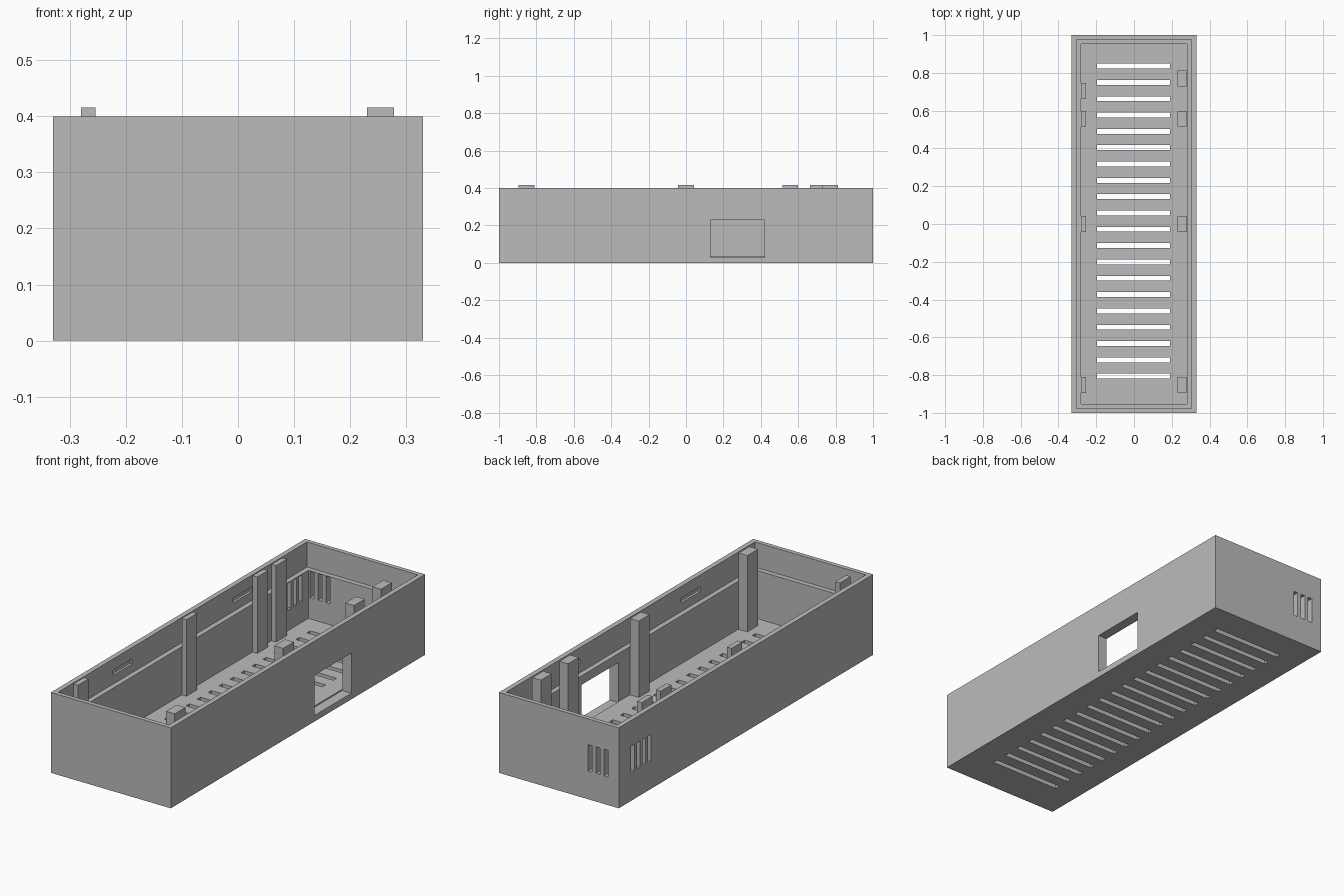
import bpy
import bmesh
from mathutils import Matrix, Vector

if "Cube" in bpy.data.objects:
    bpy.data.objects.remove(bpy.data.objects["Cube"], do_unlink=True)

grey = bpy.data.materials.new("plain grey")
grey.use_nodes = True
colour = (0.5, 0.5, 0.5, 1)
grey.diffuse_color = colour
grey.node_tree.nodes["Principled BSDF"].inputs["Base Color"].default_value = colour


def boxes(name, spans):
    """One object holding a box for every (x0, x1, y0, y1, z0, z1)."""
    bm = bmesh.new()
    for x0, x1, y0, y1, z0, z1 in spans:
        centre = Vector((x0 + x1, y0 + y1, z0 + z1)) / 2
        size = Matrix.Diagonal((x1 - x0, y1 - y0, z1 - z0, 1))
        bmesh.ops.create_cube(bm, size=1, matrix=Matrix.Translation(centre) @ size)
    mesh = bpy.data.meshes.new(name)
    bm.to_mesh(mesh)
    bm.free()
    mesh.materials.append(grey)
    obj = bpy.data.objects.new(name, mesh)
    bpy.context.collection.objects.link(obj)
    return obj


def cut(target, name, spans):
    """Subtract a set of boxes from the target and discard the cutter."""
    cutter = boxes(name, spans)
    cutter.hide_render = True
    mod = target.modifiers.new(name, "BOOLEAN")
    mod.operation = "DIFFERENCE"
    mod.solver = "EXACT"
    mod.object = cutter
    bpy.context.view_layer.objects.active = target
    bpy.ops.object.modifier_apply(modifier=name)
    bpy.data.objects.remove(cutter, do_unlink=True)


W, L, H = 0.33, 1.0, 0.4
FLOOR, LEDGE = 0.036, 0.275
IN_X, IN_Y = 0.28, 0.953      # lower cavity
LIP_X, LIP_Y = 0.305, 0.978   # wider upper cavity

# Open tray with a stepped ledge for a lid
tray = boxes("tray", [(-W, W, -L, L, 0, H)])
cut(tray, "cavity", [(-IN_X, IN_X, -IN_Y, IN_Y, FLOOR, H + 0.1)])
cut(tray, "lid_recess", [(-LIP_X, LIP_X, -LIP_Y, LIP_Y, LEDGE, H + 0.1)])

# Row of slots through the floor
slots = []
for i in range(20):
    y = 0.836 - i * 0.0864
    slots.append((-0.197, 0.19, y - 0.013, y + 0.013, -0.1, 0.1))
cut(tray, "floor_slots", slots)

# Window through the left wall
cut(tray, "window", [(IN_X - 0.001, W + 0.1, 0.13, 0.42, 0.03, 0.23)])

# Upright vents in the back wall and the back of the right wall
vents = []
for i in range(3):
    x = -0.172 - i * 0.044
    vents.append((x - 0.012, x + 0.012, IN_Y - 0.02, L + 0.1, 0.14, 0.272))
for i in range(4):
    y = 0.89 - i * 0.0435
    vents.append((-W - 0.1, -IN_X + 0.01, y - 0.012, y + 0.012, 0.14, 0.272))
cut(tray, "vents", vents)

# Shallow lid catches inside the long walls
notches = []
for side in (-1, 1):
    x0, x1 = sorted((side * (LIP_X - 0.02), side * (LIP_X + 0.012)))
    for y in (-0.472, 0.472):
        notches.append((x0, x1, y - 0.074, y + 0.074, 0.318, 0.343))
cut(tray, "lid_catches", notches)

# Support posts along both long walls
post_y = {"right": (-0.853, 0.0, 0.557, 0.705), "left": (-0.853, 0.0, 0.557, 0.77)}
post_x = {"right": (-IN_X, -0.254), "left": (0.23, 0.278)}
for side, positions in post_y.items():
    x0, x1 = post_x[side]
    for n, y in enumerate(positions, 1):
        boxes(f"{side}_post_{n}", [(x0, x1, y - 0.042, y + 0.042, FLOOR - 0.01, 0.416)])
